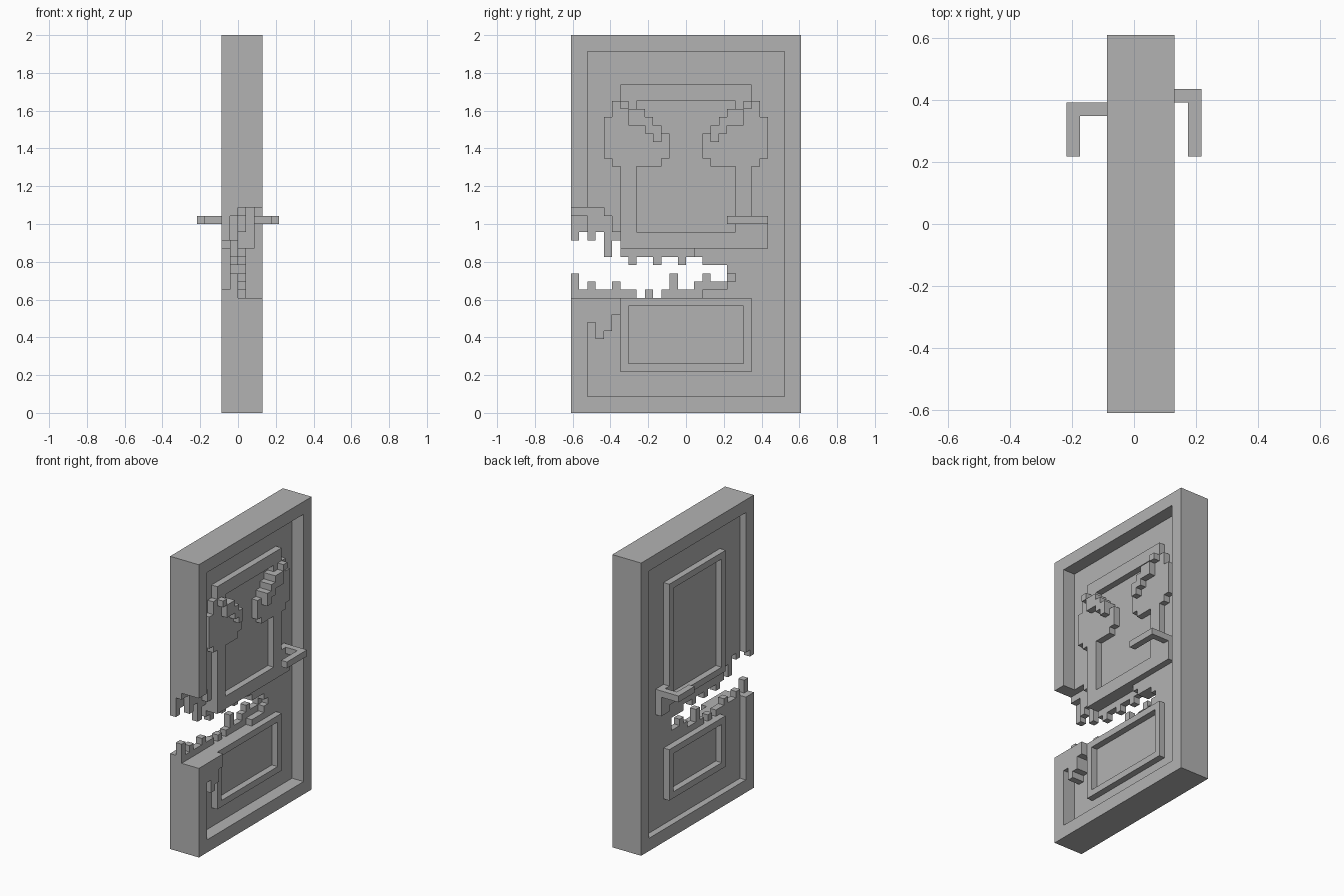
import bpy
import bmesh
from mathutils import Vector

U = 1 / 23  # one block of the model

cube = bpy.data.objects.get("Cube")
if cube:
    bpy.data.objects.remove(cube)

GREY = (0.45, 0.45, 0.45, 1)
grey = bpy.data.materials.new("plain grey")
grey.use_nodes = True
grey.diffuse_color = GREY
grey.node_tree.nodes["Principled BSDF"].inputs["Base Color"].default_value = GREY


def box(x, y, z):
    """Set of blocks filling the given (low, high) ranges."""
    return {(i, j, k) for i in range(*x) for j in range(*y) for k in range(*z)}


def ring(x, y, z, w):
    """Rectangular moulding with bars w blocks wide."""
    return box(x, y, z) - box(x, (y[0] + w, y[1] - w), (z[0] + w, z[1] - w))


def mirror_y(cells):
    return cells | {(i, -1 - j, k) for i, j, k in cells}


def columns(x, first, spans):
    """Neighbouring one-block columns along y, each with its own z range."""
    cells = set()
    for n, span in enumerate(spans):
        cells |= box(x, (first + n, first + n + 1), span)
    return cells


def build(name, cells):
    """Skin the blocks with their exposed faces and merge flat areas."""
    bm = bmesh.new()
    verts = {}

    def vert(p):
        key = tuple(round(c) for c in p)
        if key not in verts:
            verts[key] = bm.verts.new(Vector(key) * U)
        return verts[key]

    for cell in sorted(cells):
        for axis in range(3):
            for side in (0, 1):
                step = Vector((0, 0, 0))
                step[axis] = 2 * side - 1
                if tuple(round(c) for c in Vector(cell) + step) in cells:
                    continue
                a, b = Vector((0, 0, 0)), Vector((0, 0, 0))
                a[(axis + 1) % 3] = b[(axis + 2) % 3] = 1
                base = Vector(cell)
                base[axis] += side
                loop = [base, base + a, base + a + b, base + b]
                if not side:
                    loop.reverse()
                bm.faces.new([vert(p) for p in loop])
    bmesh.ops.dissolve_limit(bm, angle_limit=0.02, verts=bm.verts[:], edges=bm.edges[:])
    bmesh.ops.triangulate(bm, faces=[f for f in bm.faces if len(f.verts) > 4])
    mesh = bpy.data.meshes.new(name)
    bm.to_mesh(mesh)
    bm.free()
    mesh.materials.append(grey)
    obj = bpy.data.objects.new(name, mesh)
    bpy.context.collection.objects.link(obj)


# Jagged mouth outlines, one (lower, upper) opening per column from the -y edge
lower_teeth = [17, 15, 16, 15, 15, 16, 15, 15, 14, 15, 14, 15, 17, 15, 15, 16, 17, 16, 16]
upper_teeth = [24, 24, 21, 22, 19, 21, 19, 18, 19, 19, 18, 19, 19, 18, 19, 19, 18, 18, 18]
lip_top = [25] * 4 + [24, 22] + [20] * 9 + [19] + [18] * 3 + [17]
lip_low = [14] * 16 + [15] * 3 + [16]

tooth_gap = columns((-1, 0), -14, list(zip(lower_teeth, upper_teeth)))
lip_gap = columns((0, 3), -14, list(zip(lip_low, lip_top)))
back_gap = columns((-2, -1), -14, [(15, 21), (15, 22)])

# Door core: toothed rear layer and wider-mouthed front layer
build("toothed_panel", box((-1, 0), (-12, 12), (2, 44)) - tooth_gap)
build("lip_panel", box((0, 1), (-12, 12), (2, 44)) - lip_gap)

# Heavy outer frame, bitten through on one side
frame = ring((-2, 3), (-14, 14), (0, 46), 2)
build("outer_frame", frame - tooth_gap - lip_gap - back_gap)

# Face-side mouldings, eyes and latch plate share one level
eye = columns((1, 2), -10, [(31, 36), (30, 38), (30, 38), (30, 37),
                            (30, 37), (30, 36), (30, 35), (31, 34)])
upper = ring((1, 2), (-8, 8), (20, 40), 2)
build("eyes_and_upper_moulding", upper | mirror_y(eye) | box((1, 2), (8, 10), (20, 24)))
build("lower_moulding", ring((1, 2), (-8, 8), (5, 14), 1))

# Slanted eyebrows
brow = columns((2, 3), -8, [(37, 38), (35, 37), (35, 37), (34, 36), (33, 35)])
build("eyebrows", mirror_y(brow))

# Drool hanging from the lower lip
build("drool", columns((1, 3), -12, [(11, 14), (9, 14), (10, 14), (12, 14)]))

# Reverse-side mouldings and latch plate
build("reverse_upper_moulding", ring((-2, -1), (-7, 7), (21, 40), 1))
build("reverse_lower_moulding", ring((-2, -1), (-7, 7), (6, 14), 1))
build("reverse_latch_plate", box((-2, -1), (7, 9), (20, 24)))

# Lever handles
build("handle", box((2, 5), (9, 10), (23, 24)) | box((4, 5), (5, 10), (23, 24)))
build("reverse_handle", box((-5, -2), (8, 9), (23, 24)) | box((-5, -4), (5, 9), (23, 24)))
